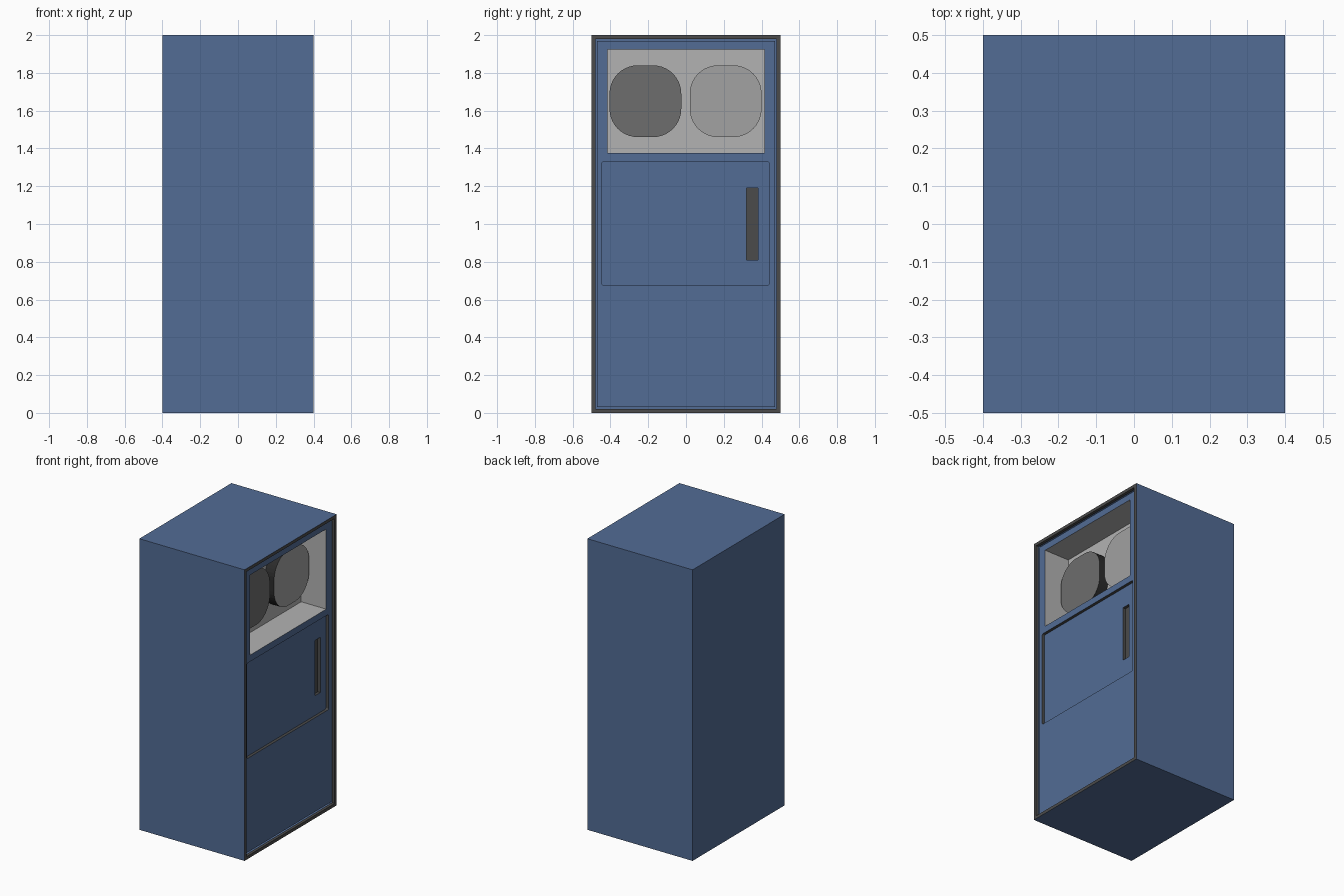
import bpy, bmesh, math
from mathutils import Matrix, Vector

if "Cube" in bpy.data.objects:
    bpy.data.objects.remove(bpy.data.objects["Cube"])


def material(name, rgb):
    m = bpy.data.materials.new(name)
    m.diffuse_color = (*rgb, 1)
    m.use_nodes = True
    m.node_tree.nodes["Principled BSDF"].inputs["Base Color"].default_value = m.diffuse_color
    return m


BLUE = material("blue", (0.085, 0.15, 0.30))
DARK = material("dark_trim", (0.07, 0.07, 0.07))
BLACK = material("black_rim", (0.025, 0.025, 0.025))
LIGHT = material("light_grey", (0.45, 0.45, 0.45))
MID = material("mid_grey", (0.36, 0.36, 0.36))
DIM = material("dim_grey", (0.155, 0.155, 0.155))


def add_object(name, bm, mats):
    mesh = bpy.data.meshes.new(name)
    bm.to_mesh(mesh)
    bm.free()
    for m in mats:
        mesh.materials.append(m)
    ob = bpy.data.objects.new(name, mesh)
    bpy.context.collection.objects.link(ob)
    return ob


def rect(y0, y1, z0, z1, r=0.0, seg=4):
    """Rectangle outline in the y-z plane, with optional round corners."""
    if r == 0:
        return [(y0, z0), (y1, z0), (y1, z1), (y0, z1)]
    pts = []
    centres = [(y1 - r, z1 - r), (y0 + r, z1 - r), (y0 + r, z0 + r), (y1 - r, z0 + r)]
    for q, (cy, cz) in enumerate(centres):
        for i in range(seg + 1):
            a = math.pi / 2 * (q + i / seg)
            pts.append((cy + r * math.cos(a), cz + r * math.sin(a)))
    return pts


def plate(name, outlines, x0, x1, mats, side_slot=lambda c: 1):
    """Flat plate facing +x; every outline after the first is a hole."""
    cu = bpy.data.curves.new(name + "_profile", 'CURVE')
    cu.dimensions = '2D'
    cu.fill_mode = 'BOTH'
    cu.extrude = (x1 - x0) / 2
    for pts in outlines:
        sp = cu.splines.new('POLY')
        sp.points.add(len(pts) - 1)
        for p, (y, z) in zip(sp.points, pts):
            p.co = (y, z, 0, 1)
        sp.use_cyclic_u = True
    tmp = bpy.data.objects.new(name + "_profile", cu)
    bpy.context.collection.objects.link(tmp)
    bpy.context.view_layer.update()
    mesh = bpy.data.meshes.new_from_object(
        tmp.evaluated_get(bpy.context.evaluated_depsgraph_get()))
    bm = bmesh.new()
    bm.from_mesh(mesh)
    bpy.data.objects.remove(tmp)
    bpy.data.curves.remove(cu)
    bpy.data.meshes.remove(mesh)
    # local x, y, z become world y, z, x
    bm.transform(Matrix(((0, 0, 1, (x0 + x1) / 2), (1, 0, 0, 0), (0, 1, 0, 0), (0, 0, 0, 1))))
    bmesh.ops.remove_doubles(bm, verts=bm.verts, dist=1e-5)
    bmesh.ops.recalc_face_normals(bm, faces=bm.faces)
    for f in bm.faces:
        f.smooth = False
        cap = abs(f.normal.x) > 0.5
        f.material_index = 0 if cap else side_slot(f.calc_center_median())
    return add_object(name, bm, mats)


def box_mesh(x0, x1, y0, y1, z0, z1):
    bm = bmesh.new()
    bmesh.ops.create_cube(bm, size=1)
    bmesh.ops.scale(bm, vec=(x1 - x0, y1 - y0, z1 - z0), verts=bm.verts)
    bmesh.ops.translate(bm, vec=((x0 + x1) / 2, (y0 + y1) / 2, (z0 + z1) / 2), verts=bm.verts)
    front = max(bm.faces, key=lambda f: f.calc_center_median().x)
    return bm, front


# Cabinet shell: dark rim on the +x side, stepped in to the front panel
bm, front = box_mesh(-0.4, 0.4, -0.5, 0.5, 0, 2)
for f in bmesh.ops.inset_region(bm, faces=[front], thickness=0.03)["faces"]:
    f.material_index = 1
front.material_index = 1
step = bmesh.ops.extrude_discrete_faces(bm, faces=[front])["faces"][0]
bmesh.ops.translate(bm, vec=Vector((-0.02, 0, 0)), verts=step.verts)
bmesh.ops.delete(bm, geom=[step], context='FACES_ONLY')
add_object("cabinet", bm, [BLUE, DARK])

# Front panel with window and door openings
window = rect(-0.415, 0.415, 1.375, 1.925)
door = rect(-0.445, 0.44, 0.675, 1.33, 0.01)
slot = rect(0.32, 0.38, 0.81, 1.19)
plate("front_panel", [rect(-0.47, 0.47, 0.03, 1.97), window, door], 0.36, 0.38,
      [BLUE, DARK, LIGHT],
      lambda c: 2 if abs(c.y) < 0.42 and 1.36 < c.z < 1.94 else 1)

# Recessed door with a slot grip
plate("door", [door, slot], 0.34, 0.36, [BLUE, DARK])
plate("handle_slot", [slot], 0.33, 0.34, [DARK, DARK])

# Window recess lining, open to +x
bm, front = box_mesh(0.19, 0.36, -0.415, 0.415, 1.375, 1.925)
bmesh.ops.delete(bm, geom=[front], context='FACES_ONLY')
bmesh.ops.reverse_faces(bm, faces=bm.faces)
add_object("window_recess", bm, [LIGHT])

# Two rounded discs on the recess back wall
for name, y, face in (("left_disc", -0.215, DIM), ("right_disc", 0.21, MID)):
    plate(name, [rect(y - 0.19, y + 0.19, 1.46, 1.84, 0.15, 10)], 0.19, 0.26, [face, BLACK])
